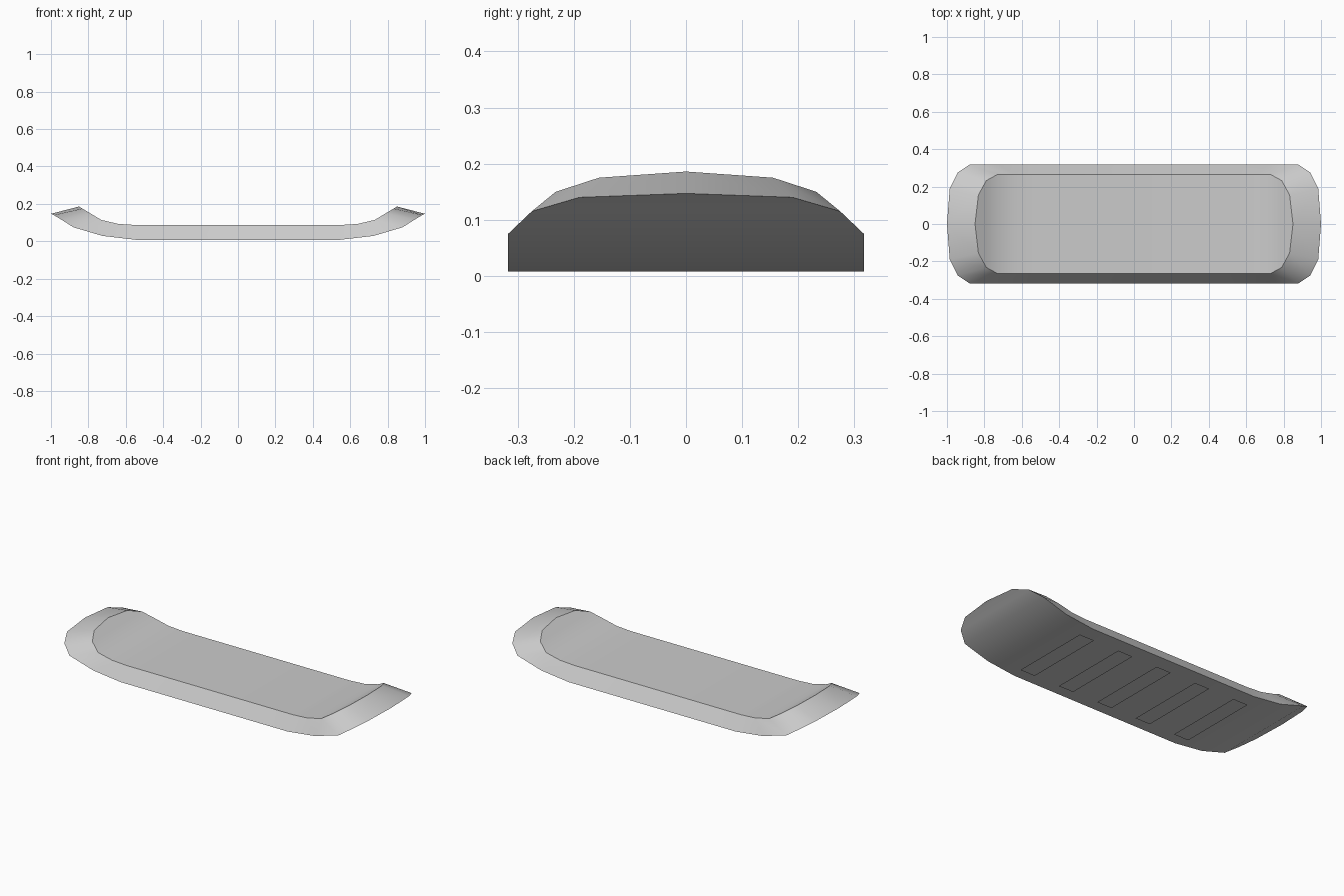
import bpy, bmesh, math

cube = bpy.data.objects.get("Cube")
if cube:
    bpy.data.objects.remove(cube, do_unlink=True)

grey = bpy.data.materials.new("light_grey")
grey.use_nodes = True
grey.diffuse_color = (0.6, 0.6, 0.6, 1)
grey.node_tree.nodes["Principled BSDF"].inputs["Base Color"].default_value = (0.6, 0.6, 0.6, 1)


def add_object(name, bm):
    mesh = bpy.data.meshes.new(name)
    bm.to_mesh(mesh)
    bm.free()
    mesh.materials.append(grey)
    obj = bpy.data.objects.new(name, mesh)
    bpy.context.collection.objects.link(obj)
    return obj


# Upturned tray: half profile as (x, half width, z) for the wide underside and the narrower deck
underside = [(0.545, 0.317, 0.008), (0.725, 0.317, 0.029), (0.88, 0.317, 0.075),
             (0.943, 0.275, 0.115), (0.985, 0.19, 0.14), (1.0, 0, 0.147)]
deck = [(0.545, 0.265, 0.087), (0.64, 0.265, 0.093), (0.73, 0.265, 0.114),
        (0.79, 0.232, 0.15), (0.832, 0.155, 0.175), (0.85, 0, 0.186)]


def mirrored(half):
    return [(-x, w, z) for x, w, z in reversed(half)] + half


bm = bmesh.new()
rows = []
for half in (underside, deck):
    for side in (-1, 1):
        rows.append([bm.verts.new((x, side * w, z)) for x, w, z in mirrored(half)])
low_front, low_back, top_front, top_back = rows
for a, b in ((low_front, low_back), (top_front, top_back),
             (low_front, top_front), (low_back, top_back)):
    for i in range(len(a) - 1):
        bm.faces.new((a[i], a[i + 1], b[i + 1], b[i]))
bmesh.ops.remove_doubles(bm, verts=bm.verts, dist=0.0001)
bmesh.ops.recalc_face_normals(bm, faces=bm.faces)
tray = add_object("tray_body", bm)
bpy.ops.object.select_all(action='DESELECT')
tray.select_set(True)
bpy.context.view_layer.objects.active = tray
bpy.ops.object.shade_smooth_by_angle(angle=math.radians(40))

# Row of flat pads facing down beneath the tray
for i in range(5):
    x = (i - 2) * 0.26
    bm = bmesh.new()
    corners = [(-1, -1), (-1, 1), (1, 1), (1, -1)]
    bm.faces.new([bm.verts.new((x + sx * 0.048, sy * 0.24, 0)) for sx, sy in corners])
    add_object(f"underside_pad_{i + 1}", bm)
